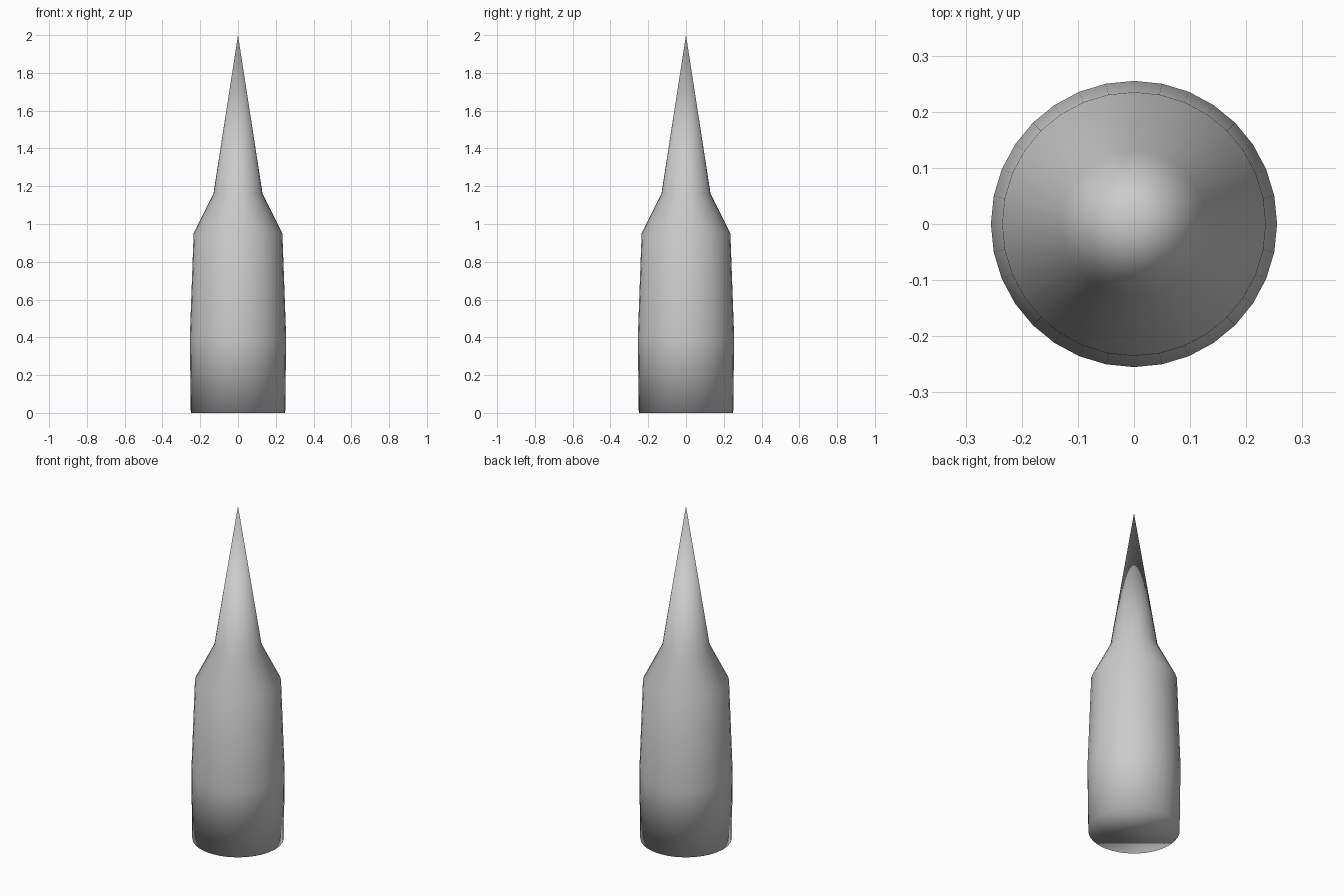
import bpy, bmesh, math

if "Cube" in bpy.data.objects:
    bpy.data.objects.remove(bpy.data.objects["Cube"])

SIDES = 32
# radius, height of each ring from base upward
PROFILE = [(0.25, 0.0), (0.255, 0.4), (0.235, 0.95), (0.13, 1.16)]
TIP_HEIGHT = 2.0

bm = bmesh.new()

# rings of the body
rings = []
for r, z in PROFILE:
    rings.append([bm.verts.new((r * math.cos(2 * math.pi * i / SIDES),
                                r * math.sin(2 * math.pi * i / SIDES), z))
                  for i in range(SIDES)])

# body walls and shoulder
for low, high in zip(rings, rings[1:]):
    for i in range(SIDES):
        j = (i + 1) % SIDES
        bm.faces.new((low[i], low[j], high[j], high[i]))

# pointed tip
tip = bm.verts.new((0, 0, TIP_HEIGHT))
for i in range(SIDES):
    bm.faces.new((rings[-1][i], rings[-1][(i + 1) % SIDES], tip))

# base cap
bm.faces.new(list(reversed(rings[0])))

# the whole surface is softly shaded
for f in bm.faces:
    f.smooth = True

mesh = bpy.data.meshes.new("pointed_spike")
bm.to_mesh(mesh)
bm.free()
bpy.context.collection.objects.link(bpy.data.objects.new("pointed_spike", mesh))
